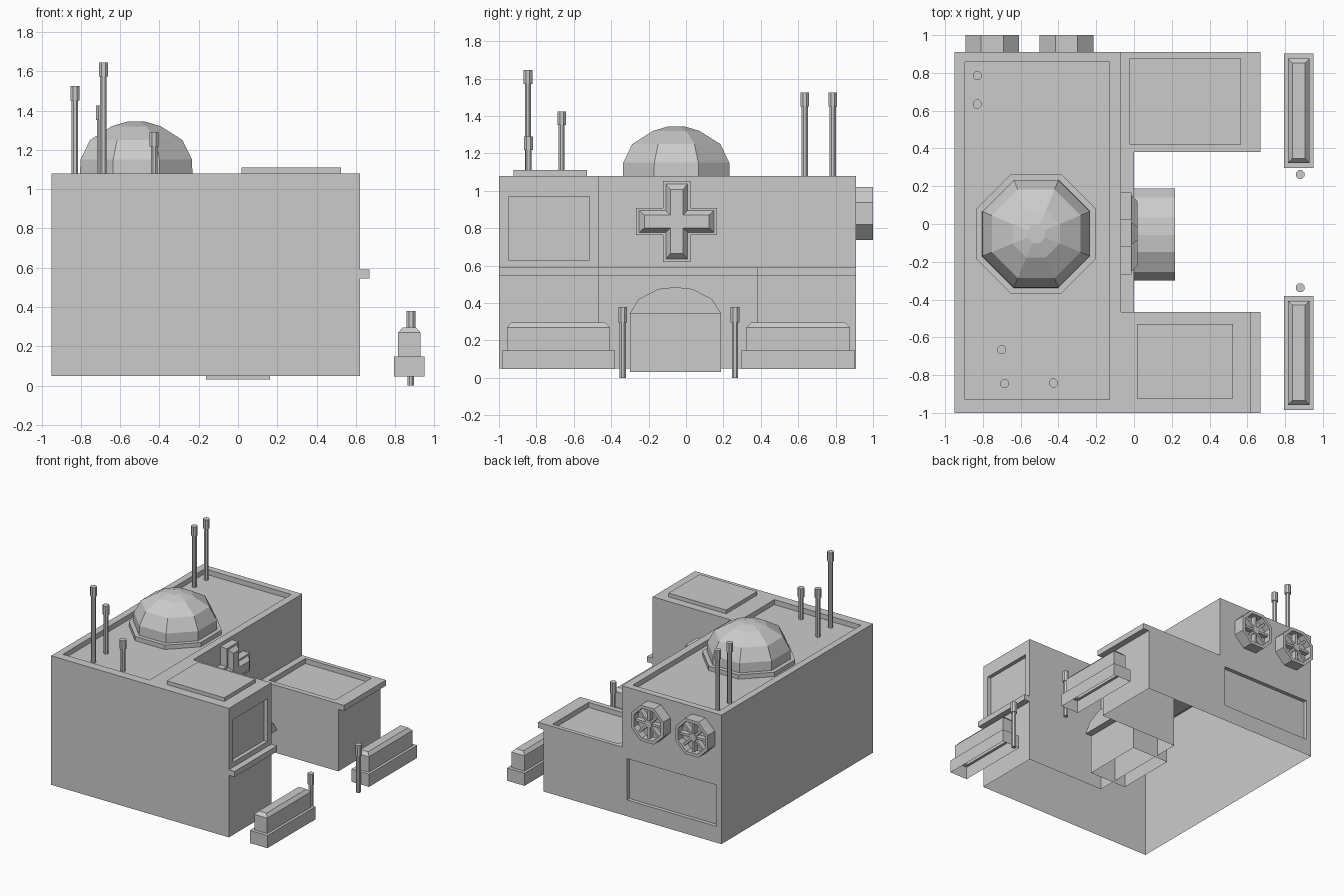
import bpy, bmesh
from math import sin, cos, pi

if "Cube" in bpy.data.objects:
    bpy.data.objects.remove(bpy.data.objects["Cube"])

grey = bpy.data.materials.new("plain grey")
grey.use_nodes = True
grey.diffuse_color = (0.6, 0.6, 0.6, 1)
grey.node_tree.nodes["Principled BSDF"].inputs["Base Color"].default_value = grey.diffuse_color


def finish(name, bm):
    mesh = bpy.data.meshes.new(name)
    bm.to_mesh(mesh)
    bm.free()
    mesh.materials.append(grey)
    obj = bpy.data.objects.new(name, mesh)
    bpy.context.collection.objects.link(obj)
    return obj


def place(axis, pos, uv):
    """Put a 2D loop on the plane at pos along the axis."""
    pts = []
    for u, v in uv:
        co = [0, 0, 0]
        co[axis], co[(axis + 1) % 3], co[(axis + 2) % 3] = pos, u, v
        pts.append(co)
    return pts


def loft(bm, axis, sections, start=False, end=True):
    """Skin 2D loops placed at rising positions along an axis."""
    rings = [[bm.verts.new(p) for p in place(axis, pos, uv)] for pos, uv in sections]
    n = len(rings[0])
    for a, b in zip(rings, rings[1:]):
        for i in range(n):
            j = (i + 1) % n
            bm.faces.new((a[i], a[j], b[j], b[i]))
    if start:
        bm.faces.new(rings[0][::-1])
    if end:
        bm.faces.new(rings[-1])


def rect(u0, u1, v0, v1):
    return [(u0, v0), (u1, v0), (u1, v1), (u0, v1)]


def octagon(r, u=0, v=0):
    return [(u + r * cos(pi / 8 + i * pi / 4), v + r * sin(pi / 8 + i * pi / 4)) for i in range(8)]


def wall(bm, axis, sign, pos, outer, recess=None, depth=0.03):
    """One flat wall, with an optional sunk panel."""
    sections = [(pos, rect(*outer))]
    if recess:
        sections += [(pos, rect(*recess)), (pos - sign * depth, rect(*recess))]
    if sign < 0:
        sections = [(p, uv[::-1]) for p, uv in sections]
    loft(bm, axis, sections)


def box(bm, x, y, z, skip=()):
    """Box with chosen sides left out."""
    spans = (x, y, z)
    for axis in range(3):
        outer = (*spans[(axis + 1) % 3], *spans[(axis + 2) % 3])
        for sign in (-1, 1):
            side = "-+"[sign > 0] + "xyz"[axis]
            if side not in skip:
                wall(bm, axis, sign, spans[axis][sign > 0], outer)


# Key building lines
LEFT, STEP, FACE = -0.95, -0.07, 0.62
FRONT, COURT_A, COURT_B, BACK = -1.0, -0.465, 0.38, 0.91
BASE, MID, TOP = 0.05, 0.59, 1.08

# Building shell, open underneath
bm = bmesh.new()
box(bm, (LEFT, STEP), (FRONT, BACK), (BASE, TOP), ("-z", "+z", "+x", "+y"))
wall(bm, 2, 1, TOP, (LEFT, STEP, FRONT, BACK), (-0.895, -0.13, -0.93, 0.857), 0.04)
wall(bm, 1, 1, BACK, (BASE, TOP, LEFT, STEP), (0.18, 0.51, -0.906, -0.117))
wall(bm, 0, 1, STEP, (COURT_A, COURT_B, BASE, TOP))
wall(bm, 0, 1, STEP, (COURT_B, BACK, MID, TOP))
# tall front wing with sunk window
box(bm, (STEP, FACE), (FRONT, COURT_A), (BASE, TOP), ("-z", "-x", "+x"))
wall(bm, 0, 1, FACE, (FRONT, COURT_A, BASE, TOP), (-0.95, -0.515, 0.63, 0.97))
# low back wing with sunk roof
box(bm, (STEP, FACE), (COURT_B, BACK), (BASE, MID), ("-z", "-x", "+z"))
wall(bm, 2, 1, MID, (STEP, FACE, COURT_B, BACK), (-0.02, 0.565, 0.422, 0.877), 0.04)
finish("building_shell", bm)

# Ledges at mid height
for name, x, y in (("front_ledge", (FACE, 0.67), (FRONT, COURT_A)),
                   ("court_ledge", (STEP, 0.0), (COURT_A, COURT_B)),
                   ("back_ledge", (FACE, 0.67), (COURT_B, BACK))):
    bm = bmesh.new()
    box(bm, x, y, (0.545, MID))
    finish(name, bm)

# Raised roof plate
bm = bmesh.new()
box(bm, (0.017, 0.525), (-0.923, -0.53), (TOP, 1.11), ("-z",))
finish("roof_plate", bm)

# Faceted dome on its octagonal curb
DX, DY = -0.518, -0.052
flat = cos(pi / 8)
bm = bmesh.new()
loft(bm, 2, [(1.04, octagon(0.318 / flat, DX, DY)), (1.075, octagon(0.318 / flat, DX, DY))])
finish("dome_curb", bm)
bm = bmesh.new()
loft(bm, 2, [(z, octagon(r / flat, DX, DY)) for r, z in
             ((0.286, 1.07), (0.284, 1.15), (0.235, 1.25), (0.125, 1.32), (0.048, 1.343))])
finish("dome", bm)


# Poles with thicker heads
def pole(name, x, y, z0, z1, head):
    bm = bmesh.new()
    thin, thick = octagon(0.018, x, y), octagon(0.025, x, y)
    loft(bm, 2, [(z0, thin), (z1 - head, thin), (z1 - head, thick), (z1, thick)], start=True)
    finish(name, bm)


for i, (x, y, z) in enumerate(((-0.83, 0.785, 1.525), (-0.83, 0.635, 1.525), (-0.7, -0.665, 1.425),
                               (-0.685, -0.845, 1.645), (-0.427, -0.842, 1.29))):
    pole(f"antenna_{i + 1}", x, y, 1.04, z, 0.073)
for side, y in (("front", -0.338), ("back", 0.262)):
    pole(f"{side}_bollard", 0.88, y, 0, 0.38, 0.085)

# Low barriers with chamfered tops
for side, y0, y1 in (("front", -0.985, -0.38), ("back", 0.297, 0.903)):
    bm = bmesh.new()
    loft(bm, 2, [(z, rect(0.872 - w, 0.872 + w, y0 + m, y1 - m)) for z, w, m in
                 ((0.046, 0.078, 0), (0.147, 0.078, 0), (0.147, 0.057, 0.027),
                  (0.27, 0.057, 0.027), (0.295, 0.034, 0.05))])
    finish(f"{side}_barrier", bm)

# Entrance box with arched hood
P0, P1, PC = -0.3, 0.187, -0.057
bm = bmesh.new()
box(bm, (-0.163, 0.163), (P0, P1), (0.03, 0.345), ("-z", "+z"))
finish("entrance", bm)
bm = bmesh.new()
arch = [(P1, 0.345), (0.14, 0.42), (0.035, 0.475), (PC, 0.485),
        (2 * PC - 0.035, 0.475), (2 * PC - 0.14, 0.42), (P0, 0.345)]
loft(bm, 0, [(STEP, arch), (0.217, arch)], start=True)
finish("entrance_hood", bm)


# Cross sign with chamfered centre
def cross(h, a):
    uv = [(h, -a), (h, a), (a, a), (a, h), (-a, h), (-a, a),
          (-h, a), (-h, -a), (-a, -a), (-a, -h), (a, -h), (a, -a)]
    return [(PC + 0.007 + u, 0.836 + v) for u, v in uv]


bm = bmesh.new()
loft(bm, 0, [(STEP, cross(0.217, 0.073)), (-0.012, cross(0.217, 0.073)),
             (-0.012, cross(0.2, 0.058)), (0.018, cross(0.172, 0.034))])
finish("cross_sign", bm)

# Octagonal wall fans with radial blades
FZ = 0.878
for side, cx in (("right", -0.75), ("left", -0.357)):
    bm = bmesh.new()
    loft(bm, 1, [(y, octagon(r, FZ, cx)) for y, r in
                 ((BACK, 0.154), (1.0, 0.154), (1.0, 0.128), (0.94, 0.128))])
    loft(bm, 1, [(y, octagon(0.03, FZ, cx)) for y in (0.94, 0.985)])
    for i in range(8):
        c, s = cos(i * pi / 4), sin(i * pi / 4)
        bar = [(FZ + u * c - v * s, cx + u * s + v * c) for u, v in rect(0.02, 0.12, -0.009, 0.009)]
        loft(bm, 1, [(0.94, bar), (0.98, bar)])
    finish(f"{side}_wall_fan", bm)
